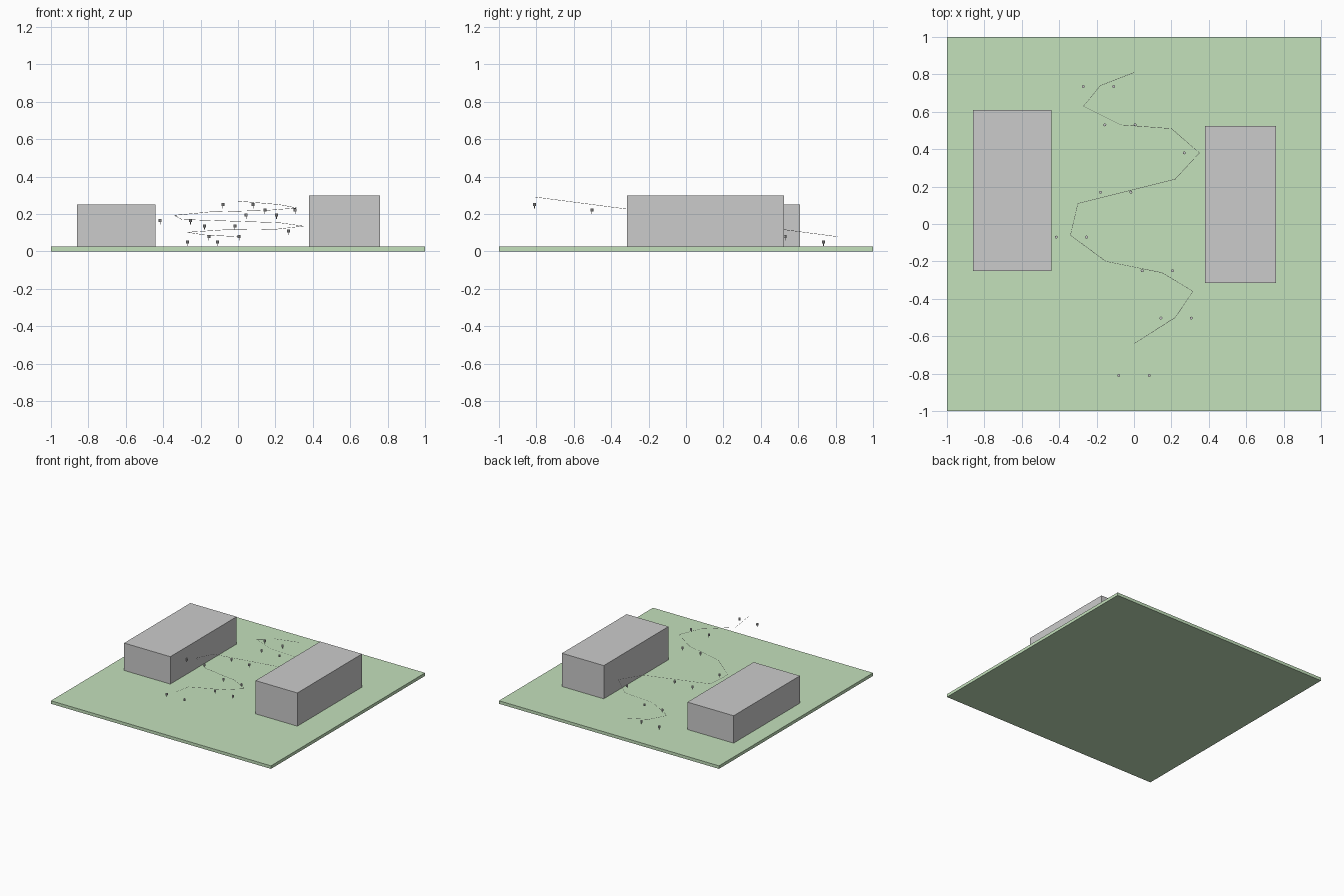
import bpy
import bmesh
from mathutils import Matrix

if "Cube" in bpy.data.objects:
    bpy.data.objects.remove(bpy.data.objects["Cube"])


def material(name, colour):
    m = bpy.data.materials.new(name)
    m.diffuse_color = (*colour, 1)
    m.use_nodes = True
    m.node_tree.nodes["Principled BSDF"].inputs["Base Color"].default_value = m.diffuse_color
    return m


def finish(name, bm, mat=None):
    mesh = bpy.data.meshes.new(name)
    bm.to_mesh(mesh)
    bm.free()
    obj = bpy.data.objects.new(name, mesh)
    bpy.context.collection.objects.link(obj)
    if mat:
        mesh.materials.append(mat)
    return obj


def box(name, x0, x1, y0, y1, z0, z1, mat=None):
    bm = bmesh.new()
    place = Matrix.Translation(((x0 + x1) / 2, (y0 + y1) / 2, (z0 + z1) / 2))
    scale = Matrix.Diagonal((x1 - x0, y1 - y0, z1 - z0, 1))
    bmesh.ops.create_cube(bm, size=1, matrix=place @ scale)
    return finish(name, bm, mat)


def marker(name, x, y, z):
    # small head on a thin stem
    bm = bmesh.new()
    for radius, bottom, top in ((0.008, z - 0.007, z + 0.009), (0.0015, z - 0.02, z - 0.007)):
        bmesh.ops.create_cone(bm, cap_ends=True, segments=8, radius1=radius, radius2=radius,
                              depth=top - bottom,
                              matrix=Matrix.Translation((x, y, (bottom + top) / 2)))
    return finish(name, bm)


# Ground slab and the two large blocks
green = material("grass_green", (0.55, 0.75, 0.50))
box("ground_slab", -1, 1, -1, 1, 0, 0.025, green)
box("left_block", -0.86, -0.44, -0.25, 0.61, 0.025, 0.25)
box("right_block", 0.38, 0.76, -0.315, 0.525, 0.025, 0.298)

# Gates: pairs of markers that climb towards the front
gates = [(-0.19, 0.735, 0.05), (-0.075, 0.53, 0.078), (0.35, 0.38, 0.107),
         (-0.098, 0.17, 0.136), (-0.335, -0.07, 0.164), (0.125, -0.25, 0.193),
         (0.225, -0.503, 0.221), (0, -0.81, 0.25)]
for i, (x, y, z) in enumerate(gates, 1):
    for side, dx in (("left", -0.081), ("right", 0.081)):
        marker(f"gate_{i}_{side}", x + dx, y, z)

# Thin winding course line, rising steadily towards the front
course = [(0, 0.81), (-0.18, 0.74), (-0.27, 0.63), (-0.07, 0.53), (0.20, 0.51),
          (0.35, 0.38), (0.22, 0.24), (-0.02, 0.18), (-0.30, 0.11), (-0.34, -0.06),
          (-0.15, -0.20), (0.15, -0.26), (0.315, -0.36), (0.22, -0.50), (0, -0.64),
          (0, -0.81)]
curve = bpy.data.curves.new("course_line", "CURVE")
curve.dimensions = "3D"
curve.bevel_depth = 0.001
curve.bevel_resolution = 0
curve.use_fill_caps = True
line = curve.splines.new("POLY")
line.points.add(len(course) - 1)
for p, (x, y) in zip(line.points, course):
    p.co = (x, y, 0.185 - 0.131 * y, 1)
bpy.context.collection.objects.link(bpy.data.objects.new("course_line", curve))
